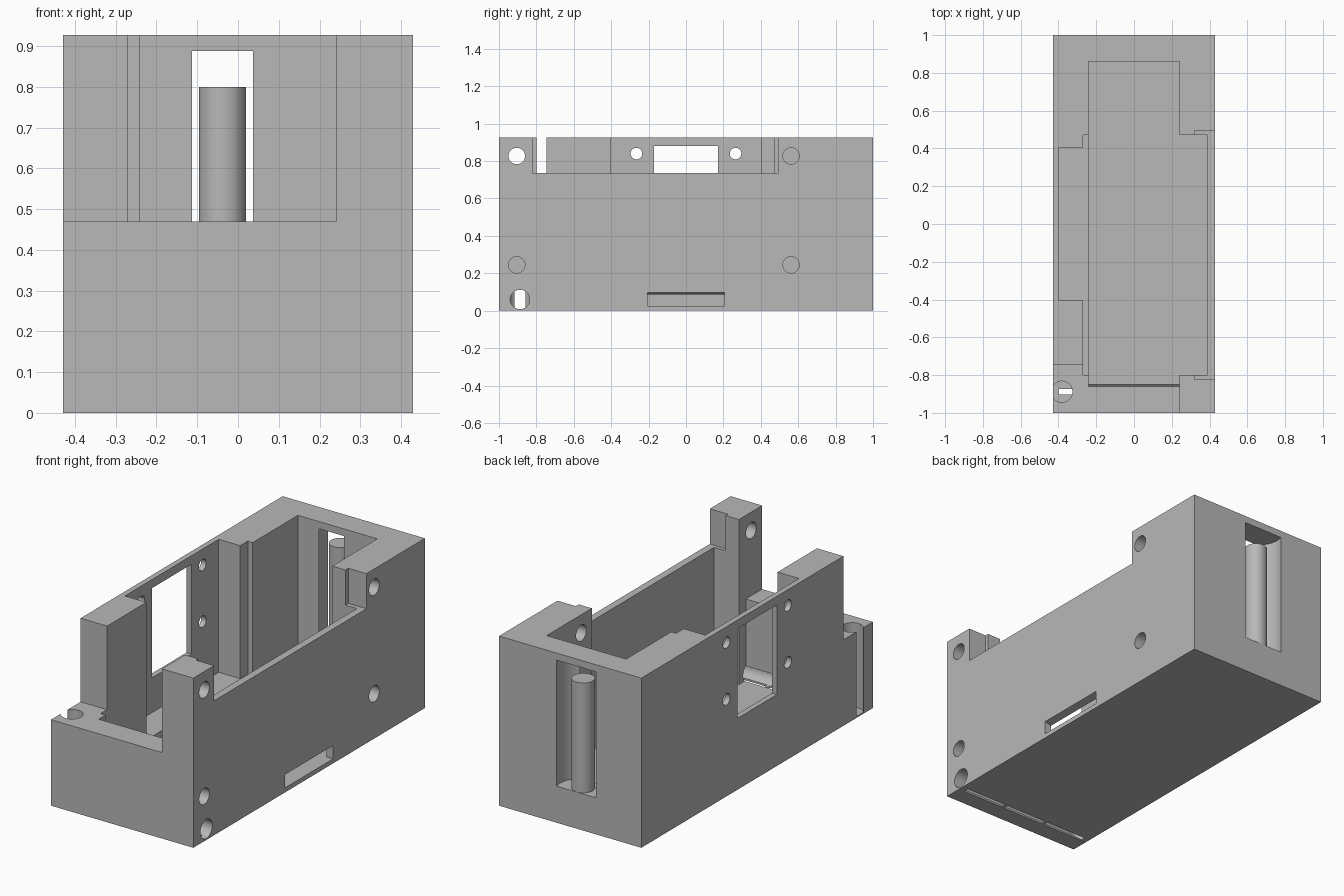
import bpy
import bmesh
from math import pi, radians
from mathutils import Matrix

default_cube = bpy.data.objects.get("Cube")
if default_cube:
    bpy.data.objects.remove(default_cube, do_unlink=True)

HX, HY, TOP, FLOOR = 0.43, 1.0, 0.927, 0.025
OUT = 0.1  # overshoot of cutters past the outer faces

grey = bpy.data.materials.new("plain grey")
grey.use_nodes = True
grey.diffuse_color = (0.48, 0.48, 0.48, 1)
grey.node_tree.nodes["Principled BSDF"].inputs["Base Color"].default_value = grey.diffuse_color


def make_object(name, bm):
    mesh = bpy.data.meshes.new(name)
    bmesh.ops.recalc_face_normals(bm, faces=bm.faces)
    bm.to_mesh(mesh)
    bm.free()
    mesh.materials.append(grey)
    obj = bpy.data.objects.new(name, mesh)
    bpy.context.collection.objects.link(obj)
    return obj


def box(name, x, y, z):
    bm = bmesh.new()
    size = [b - a for a, b in (x, y, z)]
    mid = [(a + b) / 2 for a, b in (x, y, z)]
    bmesh.ops.create_cube(bm, size=1, matrix=Matrix.Translation(mid) @ Matrix.Diagonal((*size, 1)))
    return make_object(name, bm)


def cylinder(name, axis, centre, span, radius):
    """Cylinder along axis 'X' or 'Z'; centre holds the other two coordinates."""
    bm = bmesh.new()
    mid = (span[0] + span[1]) / 2
    if axis == "X":
        place = Matrix.Translation((mid, *centre)) @ Matrix.Rotation(pi / 2, 4, "Y")
    else:
        place = Matrix.Translation((*centre, mid))
    bmesh.ops.create_cone(bm, cap_ends=True, segments=48, radius1=radius, radius2=radius,
                          depth=span[1] - span[0], matrix=place)
    return make_object(name, bm)


housing = box("housing", (-HX, HX), (-HY, HY), (0, TOP))
above = TOP + OUT
cutters = []


def cut_box(*args):
    cutters.append(box("cutter", *args))
    return cutters[-1]


def cut_round(*args):
    cutters.append(cylinder("cutter", *args))


# Main cavity and the side pockets
cut_box((-0.24, 0.24), (-0.86, 0.86), (FLOOR, above))
cut_box((0.2, 0.39), (-0.8, 0.47), (FLOOR, above))
cut_box((-0.27, -0.2), (-0.8, 0.47), (0.2, above))
cut_box((-0.4, -0.22), (-0.405, 0.405), (0.2, above))

# Lowered front and lowered left wall
cut_box((-HX - OUT, 0.24), (-HY - OUT, -0.745), (0.47, above))
cut_box((0.32, HX + OUT), (-0.82, 0.495), (0.735, above))

# Window in the right wall with four screw holes
cut_box((-HX - OUT, -0.35), (-0.17, 0.17), (0.39, 0.88))
for y in (-0.265, 0.265):
    for z in (0.53, 0.84):
        cut_round("X", (y, z), (-HX - OUT, -0.35), 0.031)

# Mounting holes through the corner posts
for y in (-0.905, 0.562):
    for z in (0.245, 0.827):
        cut_round("X", (y, z), (0.22, HX + OUT), 0.044)

# Low slot in the left wall, its ceiling sloping down inwards
slot = cut_box((0.36, HX), (-0.207, 0.205), (FLOOR, 0.1))
for v in slot.data.vertices:
    if v.co.x < 0.4 and v.co.z > 0.05:
        v.co.z = 0.08
    elif v.co.x > 0.4:
        v.co.x += 0.01

# Cable bores at the front: one along the bottom, one down the corner
cut_round("X", (-0.888, 0.06), (-0.4, HX + OUT), 0.052)
cut_round("Z", (-0.382, -0.888), (0.008, 0.6), 0.056)
for i in range(3):
    left = -0.4 + i * 0.27
    cut_box((left, left + 0.255), (-0.903, -0.873), (-OUT, 0.04))

# Round channel in the back wall
cut_round("Z", (-0.038, 0.961), (0.2, 0.888), 0.126)

# Carve the housing and drop the cutters
for cutter in cutters:
    mod = housing.modifiers.new("cut", "BOOLEAN")
    mod.operation = "DIFFERENCE"
    mod.solver = "EXACT"
    mod.object = cutter
    cutter.hide_render = True
depsgraph = bpy.context.evaluated_depsgraph_get()
carved = bpy.data.meshes.new_from_object(housing.evaluated_get(depsgraph))
housing.modifiers.clear()
housing.data = carved
carved.materials.clear()
carved.materials.append(grey)
for face in carved.polygons:
    face.material_index = 0
for cutter in cutters:
    bpy.data.objects.remove(cutter, do_unlink=True)

# Free-standing post inside the back channel
back_post = cylinder("back_post", "Z", (-0.038, 0.941), (0.198, 0.8), 0.058)

bpy.ops.object.select_all(action="DESELECT")
for obj in (housing, back_post):
    obj.select_set(True)
bpy.context.view_layer.objects.active = housing
bpy.ops.object.shade_smooth_by_angle(angle=radians(30))
